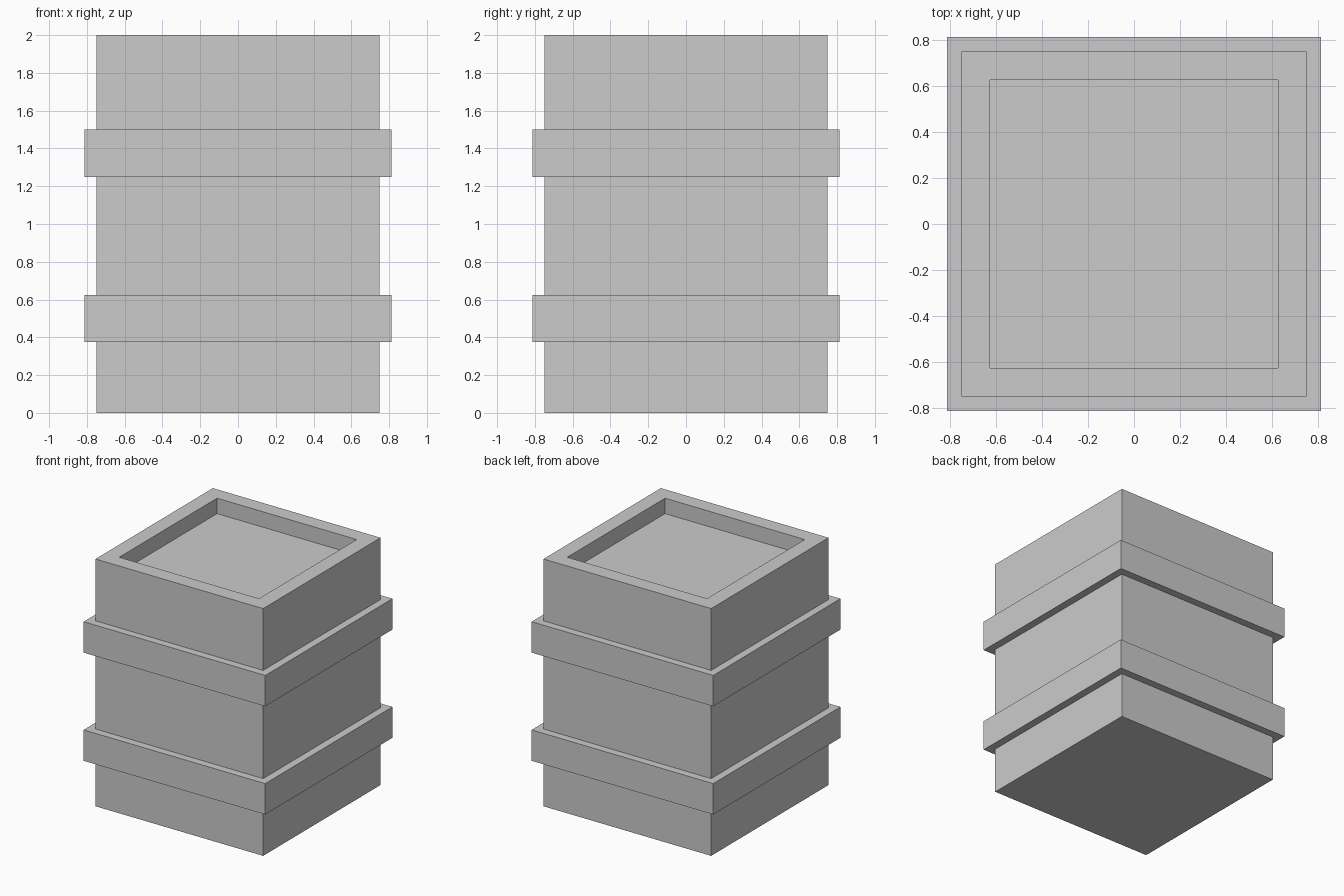
import bpy
import bmesh

if "Cube" in bpy.data.objects:
    bpy.data.objects.remove(bpy.data.objects["Cube"])

BODY, BAND, RECESS = 0.75, 0.8125, 0.625   # half widths
HEIGHT, DEPTH = 2.0, 0.125

# Outline from the base up the side, over the rim and down into the recess
profile = [(BODY, 0.0)]
for low, high in ((0.375, 0.625), (1.25, 1.5)):
    profile += [(BODY, low), (BAND, low), (BAND, high), (BODY, high)]
profile += [(BODY, HEIGHT), (RECESS, HEIGHT), (RECESS, HEIGHT - DEPTH)]


def square_loft(name, outline):
    """Sweep an outline of (half width, z) around a square, capped at both ends."""
    bm = bmesh.new()
    rings = [[bm.verts.new((sx * r, sy * r, z))
              for sx, sy in ((-1, -1), (1, -1), (1, 1), (-1, 1))]
             for r, z in outline]
    for a, b in zip(rings, rings[1:]):
        for i in range(4):
            j = (i + 1) % 4
            bm.faces.new((a[i], a[j], b[j], b[i]))
    bm.faces.new(rings[0][::-1])
    bm.faces.new(rings[-1])
    bmesh.ops.recalc_face_normals(bm, faces=bm.faces)
    mesh = bpy.data.meshes.new(name)
    bm.to_mesh(mesh)
    bm.free()
    obj = bpy.data.objects.new(name, mesh)
    bpy.context.collection.objects.link(obj)
    return obj


# Square container with two raised bands and a sunken lid
square_loft("banded_container", profile)
